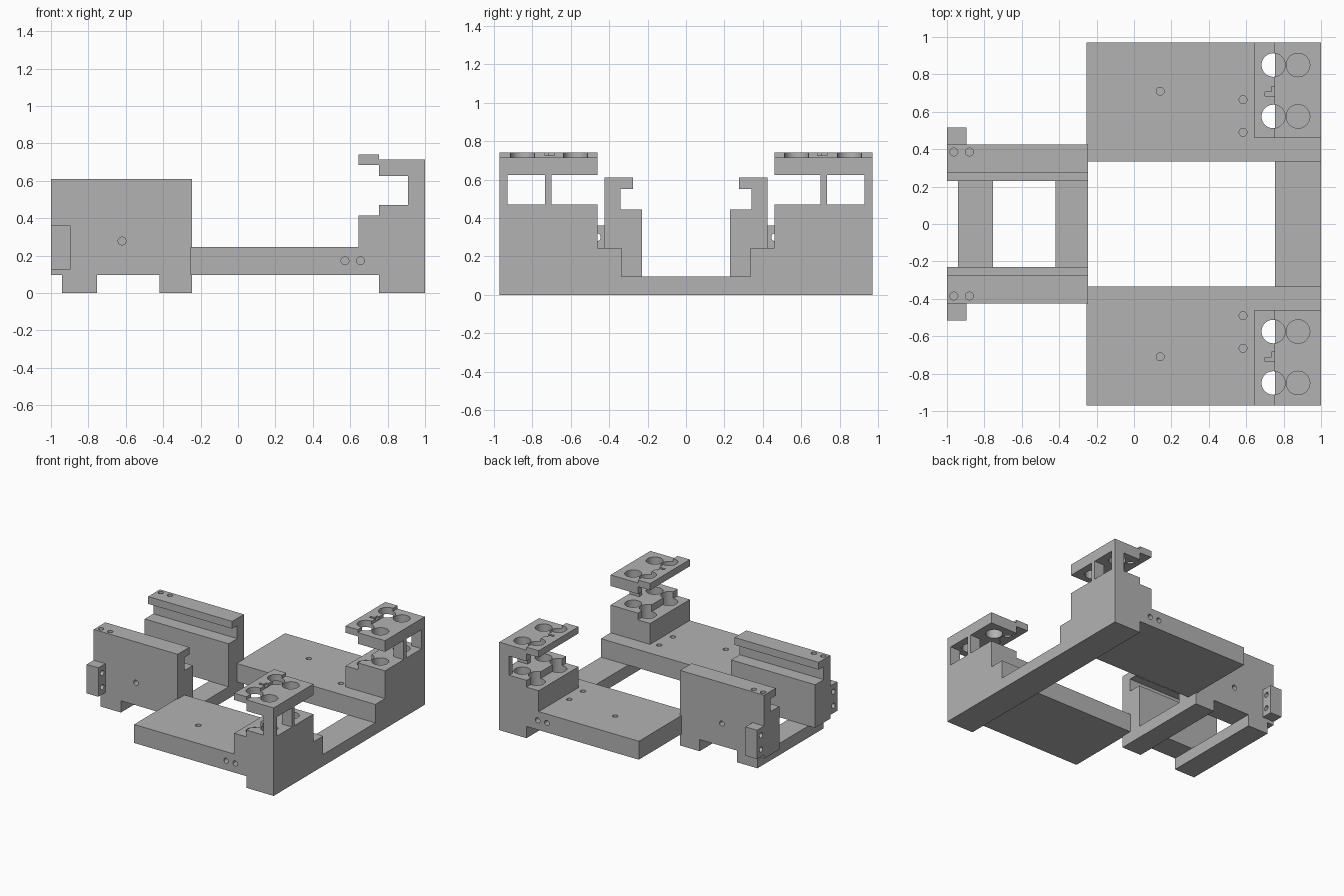
import bpy, bmesh, math
from mathutils import Vector

cube = bpy.data.objects.get("Cube")
if cube:
    bpy.data.objects.remove(cube, do_unlink=True)

grey = bpy.data.materials.new("plain_grey")
grey.use_nodes = True
grey.diffuse_color = (0.45, 0.45, 0.45, 1)
grey.node_tree.nodes["Principled BSDF"].inputs["Base Color"].default_value = (0.45, 0.45, 0.45, 1)


def prism(name, profile, axis, lo, hi):
    """Extrude a closed 2D profile along x, y or z."""
    def place(a, b, c):
        return {"x": (c, a, b), "y": (a, c, b), "z": (a, b, c)}[axis]
    bm = bmesh.new()
    face = bm.faces.new([bm.verts.new(place(a, b, lo)) for a, b in profile])
    out = bmesh.ops.extrude_face_region(bm, geom=[face])
    moved = [v for v in out["geom"] if isinstance(v, bmesh.types.BMVert)]
    bmesh.ops.translate(bm, verts=moved, vec=Vector(place(0, 0, hi - lo)))
    bmesh.ops.recalc_face_normals(bm, faces=bm.faces)
    mesh = bpy.data.meshes.new(name)
    bm.to_mesh(mesh)
    bm.free()
    ob = bpy.data.objects.new(name, mesh)
    bpy.context.collection.objects.link(ob)
    return ob


def box(name, x0, x1, y0, y1, z0, z1):
    return prism(name, [(x0, y0), (x1, y0), (x1, y1), (x0, y1)], "z", z0, z1)


def hole(axis, a, b, lo, hi, r=0.021, n=24):
    ring = [(a + r * math.cos(i * math.tau / n), b + r * math.sin(i * math.tau / n)) for i in range(n)]
    return prism("hole_cutter", ring, axis, lo, hi)


def carve(name, solids, cutters):
    """Union the solids, subtract the cutters and keep one clean mesh."""
    base = solids[0]
    for op, obs in (("UNION", solids[1:]), ("DIFFERENCE", cutters)):
        for ob in obs:
            ob.hide_render = True
            mod = base.modifiers.new(op, "BOOLEAN")
            mod.operation, mod.solver, mod.object = op, "EXACT", ob
    bpy.context.view_layer.update()
    mesh = bpy.data.meshes.new_from_object(base.evaluated_get(bpy.context.evaluated_depsgraph_get()))
    base.modifiers.clear()
    base.data = mesh
    base.name = mesh.name = name
    for ob in solids[1:] + cutters:
        bpy.data.objects.remove(ob, do_unlink=True)
    mesh.materials.clear()
    mesh.materials.append(grey)
    bpy.ops.object.select_all(action="DESELECT")
    base.select_set(True)
    bpy.context.view_layer.objects.active = base
    bpy.ops.object.shade_smooth_by_angle(angle=math.radians(30))


# End frame: crossbar with a deck and a C-shaped tower on each side
tower = [(0.645, 0.15), (0.645, 0.415), (0.755, 0.415), (0.755, 0.47), (0.91, 0.47), (0.91, 0.625),
         (0.755, 0.625), (0.755, 0.685), (0.645, 0.685), (0.645, 0.74), (0.755, 0.74),
         (0.755, 0.715), (1, 0.715), (1, 0.15)]
slot = [(0.70, 0.685), (0.76, 0.685), (0.76, 0.735), (0.735, 0.735), (0.735, 0.705), (0.70, 0.705)]
solids = [box("crossbar", 0.755, 1, -0.97, 0.97, 0, 0.095)]
cuts = []
for s in (1, -1):
    solids += [box("deck", -0.255, 1, s * 0.335, s * 0.97, 0.095, 0.245),
               prism("tower", tower, "y", s * 0.46, s * 0.97)]
    # Window openings in the tower's back wall
    for y0, y1 in ((0.40, 0.70), (0.735, 0.93)):
        cuts.append(box("window_cutter", 0.85, 1.1, s * y0, s * y1, 0.47, 0.625))
    # Large sockets through the top plate and the block
    for y in (0.575, 0.85):
        cuts += [hole("z", 0.745, s * y, 0.08, 0.8, 0.063, 40),
                 hole("z", 0.877, s * y, 0.15, 0.8, 0.063, 40)]
    # Small blind holes in the deck top and side
    for x, y in ((0.14, 0.71), (0.583, 0.665), (0.583, 0.49)):
        cuts.append(hole("z", x, s * y, 0.16, 0.3))
    for x in (0.572, 0.655):
        cuts.append(hole("y", x, 0.172, s * 0.87, s * 1.1))
    cuts.append(prism("slot_cutter", [(x, s * (y if s > 0 else 1.42 - y)) for x, y in slot], "z", 0.725, 0.8))
carve("end_frame", solids, cuts)

# Rail cradle: two stepped rails on a pair of crossbars, with side tabs
rail = [(0.23, 0.095), (0.425, 0.095), (0.425, 0.61), (0.275, 0.61), (0.275, 0.55),
        (0.34, 0.55), (0.34, 0.445), (0.23, 0.445)]
solids = [box("rear_foot", -0.94, -0.755, -0.425, 0.425, 0, 0.095),
          box("inner_foot", -0.42, -0.245, -0.425, 0.425, 0, 0.095)]
cuts = []
for s in (1, -1):
    solids += [prism("rail", [(s * y, z) for y, z in rail], "x", -1, -0.245),
               box("tab", -1, -0.895, s * 0.425, s * 0.515, 0.125, 0.36)]
    for x in (-0.963, -0.88):
        cuts.append(hole("z", x, s * 0.385, 0.5, 0.7))
    cuts.append(hole("y", -0.62, 0.278, s * 0.34, s * 0.5))
    for z in (0.185, 0.30):
        cuts.append(hole("x", s * 0.465, z, -1.1, -0.8))
carve("rail_cradle", solids, cuts)
